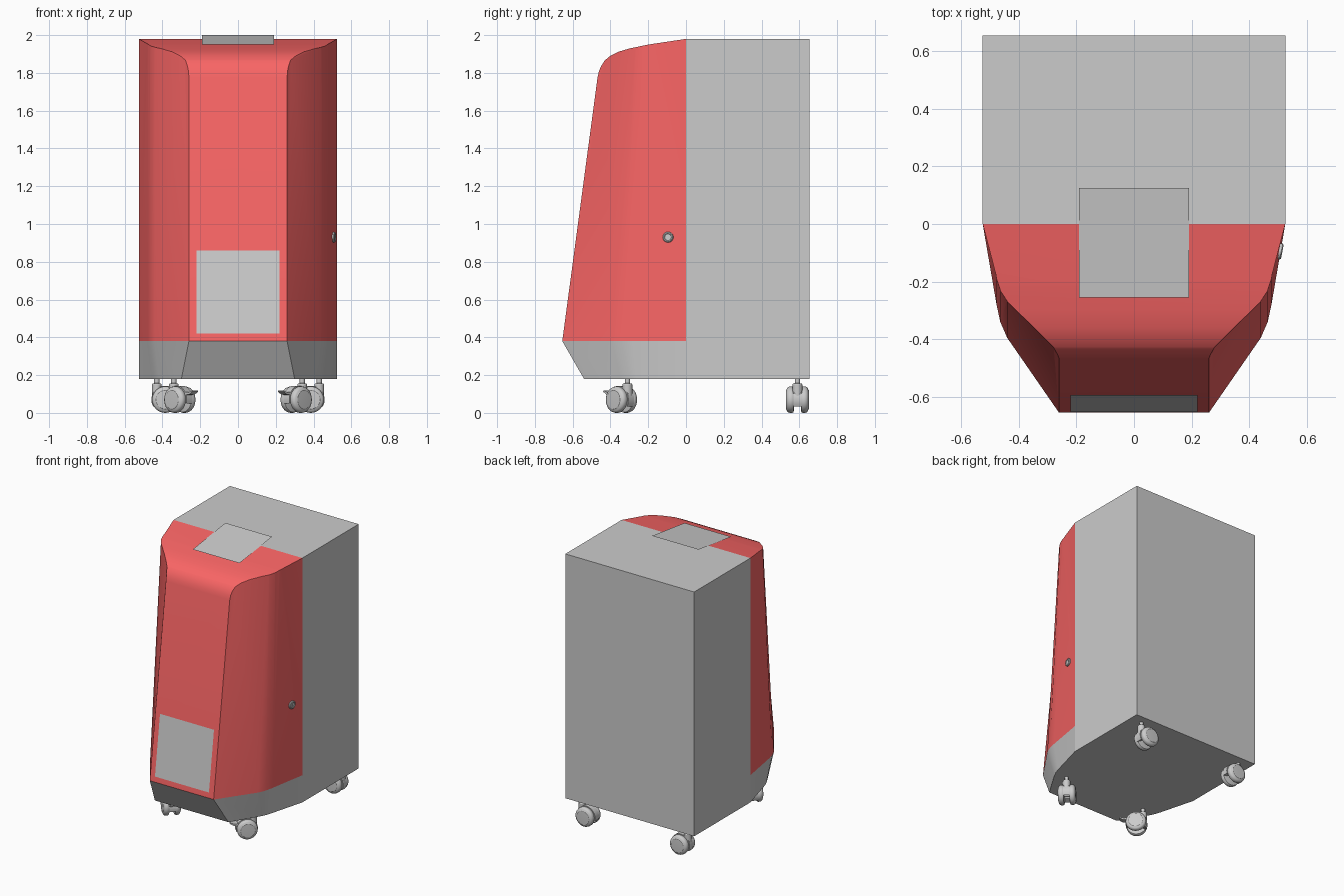
import bpy, bmesh
from math import radians, cos, sin, pi
from mathutils import Matrix, Vector

if "Cube" in bpy.data.objects:
    bpy.data.objects.remove(bpy.data.objects["Cube"])

red = bpy.data.materials.new("red_paint")
red.diffuse_color = (0.95, 0.13, 0.13, 1)
red.use_nodes = True
red.node_tree.nodes["Principled BSDF"].inputs["Base Color"].default_value = red.diffuse_color


def finish(bm, name, mat=None, angle=30, matrix=None):
    if matrix:
        bm.transform(matrix)
    bmesh.ops.recalc_face_normals(bm, faces=bm.faces[:])
    me = bpy.data.meshes.new(name)
    bm.to_mesh(me)
    bm.free()
    me.shade_smooth()
    me.set_sharp_from_angle(angle=radians(angle))
    ob = bpy.data.objects.new(name, me)
    bpy.context.collection.objects.link(ob)
    if mat:
        me.materials.append(mat)
    return ob


def loft(bm, lower, upper):
    """Closed solid between two rings with the same point count."""
    a = [bm.verts.new(p) for p in lower]
    b = [bm.verts.new(p) for p in upper]
    n = len(a)
    for i in range(n):
        j = (i + 1) % n
        bm.faces.new((a[i], a[j], b[j], b[i]))
    bm.faces.new(a[::-1])
    bm.faces.new(b)


def ring(half, z, yscale=1):
    """Symmetric plan section from its right half."""
    pts = half + [(-x, y) for x, y in reversed(half)]
    return [(x, y * yscale, z) for x, y in pts]


def lathe(bm, profile, matrix, segs=32):
    """Solid of revolution about local z from (radius, height) points."""
    rings = [[bm.verts.new(matrix @ Vector((r * cos(2 * pi * i / segs),
                                            r * sin(2 * pi * i / segs), h)))
              for i in range(segs)] for r, h in profile]
    for a, b in zip(rings, rings[1:]):
        for i in range(segs):
            j = (i + 1) % segs
            bm.faces.new((a[i], a[j], b[j], b[i]))
    bm.faces.new(rings[0][::-1])
    bm.faces.new(rings[-1])


def box(bm, x0, x1, y0, y1, z0, z1):
    m = Matrix.Translation(((x0 + x1) / 2, (y0 + y1) / 2, (z0 + z1) / 2))
    m = m @ Matrix.Diagonal((x1 - x0, y1 - y0, z1 - z0, 1))
    bmesh.ops.create_cube(bm, size=1, matrix=m)


def quad(name, pts):
    bm = bmesh.new()
    bm.faces.new([bm.verts.new(p) for p in pts])
    ob = finish(bm, name)
    return ob


# rear cabinet
bm = bmesh.new()
box(bm, -0.525, 0.525, 0, 0.655, 0.18, 1.98)
finish(bm, "rear_cabinet")

# front base, tapering inward towards the floor
section = [(0.525, 0), (0.477, -0.28), (0.464, -0.34), (0.44, -0.395), (0.26, -0.655)]
foot = [(0.525, 0), (0.455, -0.26), (0.442, -0.30), (0.42, -0.345), (0.30, -0.54)]
bm = bmesh.new()
loft(bm, ring(foot, 0.18), ring(section, 0.38))
finish(bm, "front_base")

# red front cover: leaning prism trimmed by a rounded top profile
SLOPE = 0.1338


def front_y(z):
    return -(0.655 - SLOPE * (z - 0.38))


bm = bmesh.new()
loft(bm, ring(section, 0.38), ring(section, 2.05, front_y(2.05) / -0.655))
bmesh.ops.triangulate(bm, faces=[f for f in bm.faces if len(f.verts) == 4])
top = [(0, 1.98), (-0.2, 1.95), (-0.30, 1.929), (-0.36, 1.911), (-0.40, 1.891),
       (-0.43, 1.866), (-0.45, 1.835), (-0.461, 1.808), (-0.4663, 1.785)]
for (y0, z0), (y1, z1) in zip(top, top[1:]):
    bmesh.ops.bisect_plane(bm, geom=bm.verts[:] + bm.edges[:] + bm.faces[:], dist=1e-6,
                           plane_co=(0, y0, z0), plane_no=(0, z1 - z0, y0 - y1),
                           clear_outer=True)
    bmesh.ops.holes_fill(bm, edges=[e for e in bm.edges if e.is_boundary], sides=0)
finish(bm, "front_cover", red)

# thin panels: lower front plate and tilted screen on top
quad("front_plate", [(x, front_y(z) - 0.003, z) for x, z in
                     ((-0.22, 0.42), (0.22, 0.42), (0.22, 0.86), (-0.22, 0.86))])
quad("top_screen", [(-0.19, -0.255, 1.95), (0.19, -0.255, 1.95),
                    (0.19, 0.125, 2.0), (-0.19, 0.125, 2.0)])

# lock on the right side
out = Vector((0.98, -0.19, 0)).normalized()
lock_m = Matrix.Translation((0.507, -0.095, 0.93)) @ out.to_track_quat('Z', 'Y').to_matrix().to_4x4()
bm = bmesh.new()
lathe(bm, [(0.028, -0.01), (0.028, 0.004), (0.024, 0.008), (0.019, 0.008), (0.017, 0.005)], lock_m)
finish(bm, "lock")
bm = bmesh.new()
box(bm, -0.003, 0.003, -0.011, 0.011, 0.003, 0.007)
finish(bm, "lock_slot", matrix=lock_m)


# casters: local +x is the trailing direction, the stem stands at the origin
TRAIL, HUB, R = 0.045, 0.07, 0.07


def caster(name, x, y, angle, brake):
    place = Matrix.Translation((x, y, 0)) @ Matrix.Rotation(radians(angle), 4, 'Z')
    # twin wheels with rounded outer rims
    bm = bmesh.new()
    for s in (-1, 1):
        m = Matrix.Translation((TRAIL, 0, HUB)) @ Matrix.Rotation(-s * pi / 2, 4, 'X')
        lathe(bm, [(0.058, 0.019), (0.066, 0.021), (R, 0.028), (R, 0.040), (0.067, 0.050),
                   (0.059, 0.056), (0.052, 0.058), (0.050, 0.060), (0.025, 0.061)], m)
    finish(bm, name + "_wheels", angle=40, matrix=place)
    # arched hood between the wheels, axle and stem
    bm = bmesh.new()
    arc = [radians(-15 + 225 * i / 16) for i in range(17)]
    outer = [(TRAIL + 0.074 * cos(a), HUB + 0.074 * sin(a)) for a in arc]
    inner = [(TRAIL + 0.035 * cos(a), HUB + 0.035 * sin(a)) for a in reversed(arc)]
    pts = outer + inner
    loft(bm, [(u, -0.022, v) for u, v in pts], [(u, 0.022, v) for u, v in pts])
    axle = Matrix.Translation((TRAIL, 0, HUB)) @ Matrix.Rotation(pi / 2, 4, 'X')
    lathe(bm, [(0.014, -0.03), (0.014, 0.03)], axle, 16)
    lathe(bm, [(0.026, 0.09), (0.026, 0.150), (0.022, 0.156), (0.014, 0.157), (0.014, 0.182)],
          Matrix.Identity(4), 24)
    finish(bm, name + "_fork", matrix=place)
    # brake pedal
    if brake:
        bm = bmesh.new()
        side = [(0.10, 0.095), (0.135, 0.097), (0.160, 0.112), (0.158, 0.119),
                (0.130, 0.109), (0.10, 0.112)]
        loft(bm, [(u, -0.022, v) for u, v in side], [(u, 0.022, v) for u, v in side])
        finish(bm, name + "_brake_pedal", matrix=place)


for side, s in (("right", 1), ("left", -1)):
    caster("front_%s_caster" % side, s * 0.34, -0.31, 225 if s > 0 else -45, True)
    caster("rear_%s_caster" % side, s * 0.43, 0.59, 180 if s > 0 else 0, False)
